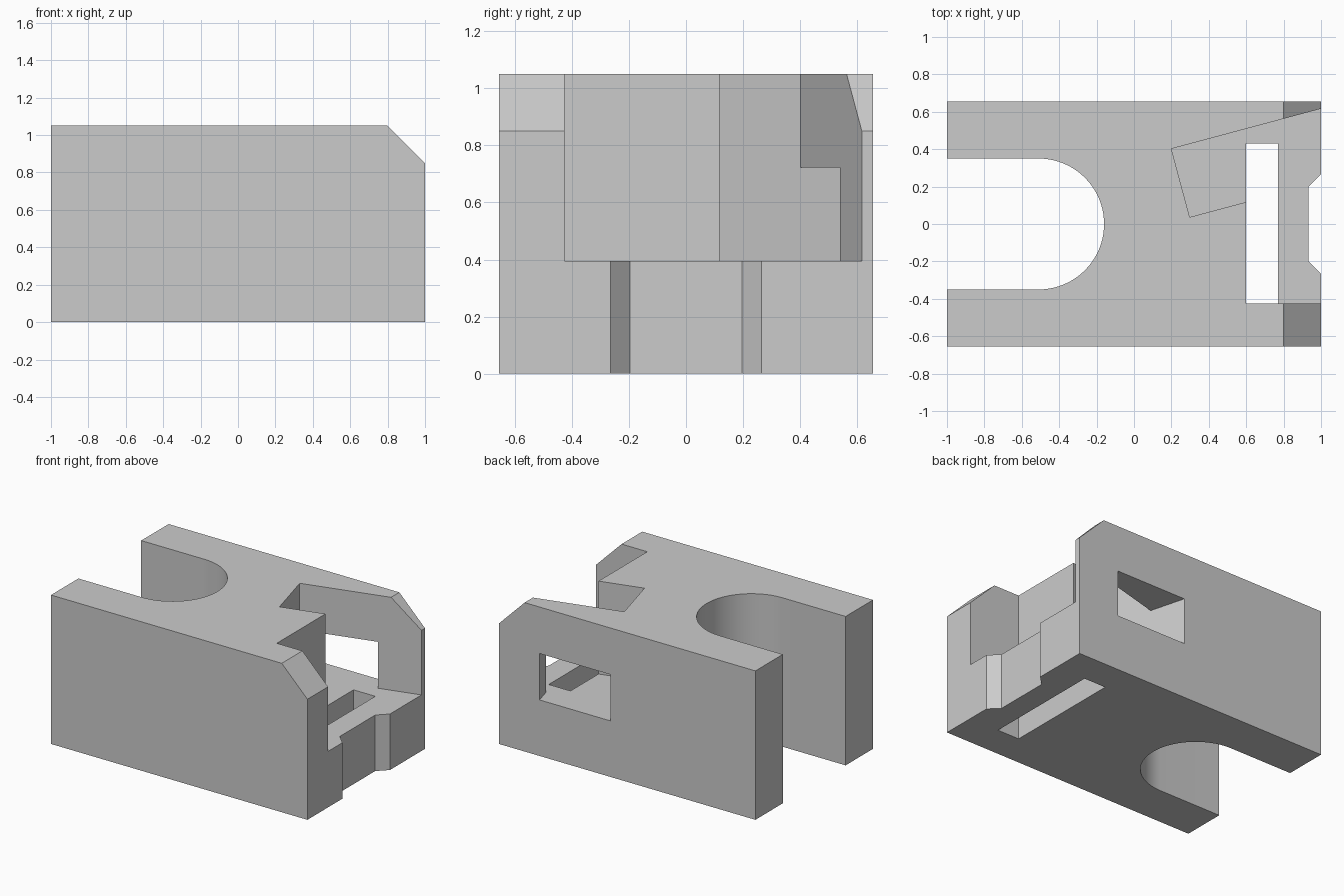
import bpy
import bmesh
from math import cos, sin, pi, radians

default = bpy.data.objects.get("Cube")
if default:
    bpy.data.objects.remove(default, do_unlink=True)

grey = bpy.data.materials.new("plain grey")
grey.use_nodes = True
colour = (0.6, 0.6, 0.6, 1)
grey.diffuse_color = colour
grey.node_tree.nodes["Principled BSDF"].inputs["Base Color"].default_value = colour


def prism(name, outline, low, high, axis="z"):
    """Extrude a counter-clockwise outline along z, or an x-z outline along y."""
    def place(a, b, depth):
        return (a, b, depth) if axis == "z" else (a, depth, b)
    bm = bmesh.new()
    face = bm.faces.new([bm.verts.new(place(a, b, low)) for a, b in outline])
    extruded = bmesh.ops.extrude_face_region(bm, geom=[face])["geom"]
    offset = place(0, 0, high - low)
    bmesh.ops.translate(bm, vec=offset,
                        verts=[v for v in extruded if isinstance(v, bmesh.types.BMVert)])
    bmesh.ops.recalc_face_normals(bm, faces=bm.faces)
    mesh = bpy.data.meshes.new(name)
    bm.to_mesh(mesh)
    bm.free()
    mesh.materials.append(grey)
    obj = bpy.data.objects.new(name, mesh)
    bpy.context.collection.objects.link(obj)
    return obj


def cut(body, cutter):
    """Subtract a cutter from the body and discard it."""
    cutter.hide_render = True
    mod = body.modifiers.new(cutter.name, "BOOLEAN")
    mod.operation = "DIFFERENCE"
    mod.solver = "EXACT"
    mod.object = cutter
    bpy.context.view_layer.objects.active = body
    bpy.ops.object.modifier_apply(modifier=mod.name)
    bpy.data.objects.remove(cutter, do_unlink=True)


HALF, TOP, FLOOR = 0.655, 1.05, 0.395
TURN = radians(15)


def turned(u, v):
    """Point in the frame of the angled pocket, measured from its back corner."""
    return (0.2 + u * cos(TURN) - v * sin(TURN), 0.402 + u * sin(TURN) + v * cos(TURN))


# Block with a chamfered top edge at one end
body = prism("slotted_block", [(-1, 0), (1, 0), (1, 0.85), (0.8, TOP), (-1, TOP)],
             -HALF, HALF, "y")

# Round-ended open slot
radius, centre, steps = 0.35, -0.51, 40
arc = [(centre + radius * cos(-pi / 2 + pi * i / steps),
        radius * sin(-pi / 2 + pi * i / steps)) for i in range(steps + 1)]
cut(body, prism("round_slot", [(-1.2, -radius)] + arc + [(-1.2, radius)], -0.2, 1.3))

# Stepped shelf joined to the angled pocket
depth = 0.378
wall_x = 0.6
pocket_u = (wall_x - turned(0, -depth)[0]) / cos(TURN)
cut(body, prism("shelf_and_pocket",
                [(wall_x, -0.425), (1.2, -0.425), turned(1.04, 0), turned(0, 0),
                 turned(0, -depth), turned(pocket_u, -depth)], FLOOR, 1.3))

# Angled window through the back wall
cut(body, prism("window", [turned(0, -0.1), turned(0.533, -0.1),
                           turned(0.533, 0.5), turned(0, 0.5)], FLOOR, 0.722))

# Narrow through slot in the shelf
cut(body, prism("shelf_slot", [(wall_x, -0.425), (0.77, -0.425),
                               (0.77, 0.43), (wall_x, 0.43)], -0.2, 0.6))

# Shallow notch with slanted sides in the end face
cut(body, prism("end_notch", [(0.932, -0.197), (1.032, -0.297),
                              (1.032, 0.297), (0.932, 0.197)], -0.2, 0.41))

# Smooth only the rounded slot wall
bpy.ops.object.select_all(action="DESELECT")
body.select_set(True)
bpy.context.view_layer.objects.active = body
bpy.ops.object.shade_smooth_by_angle(angle=radians(20))
